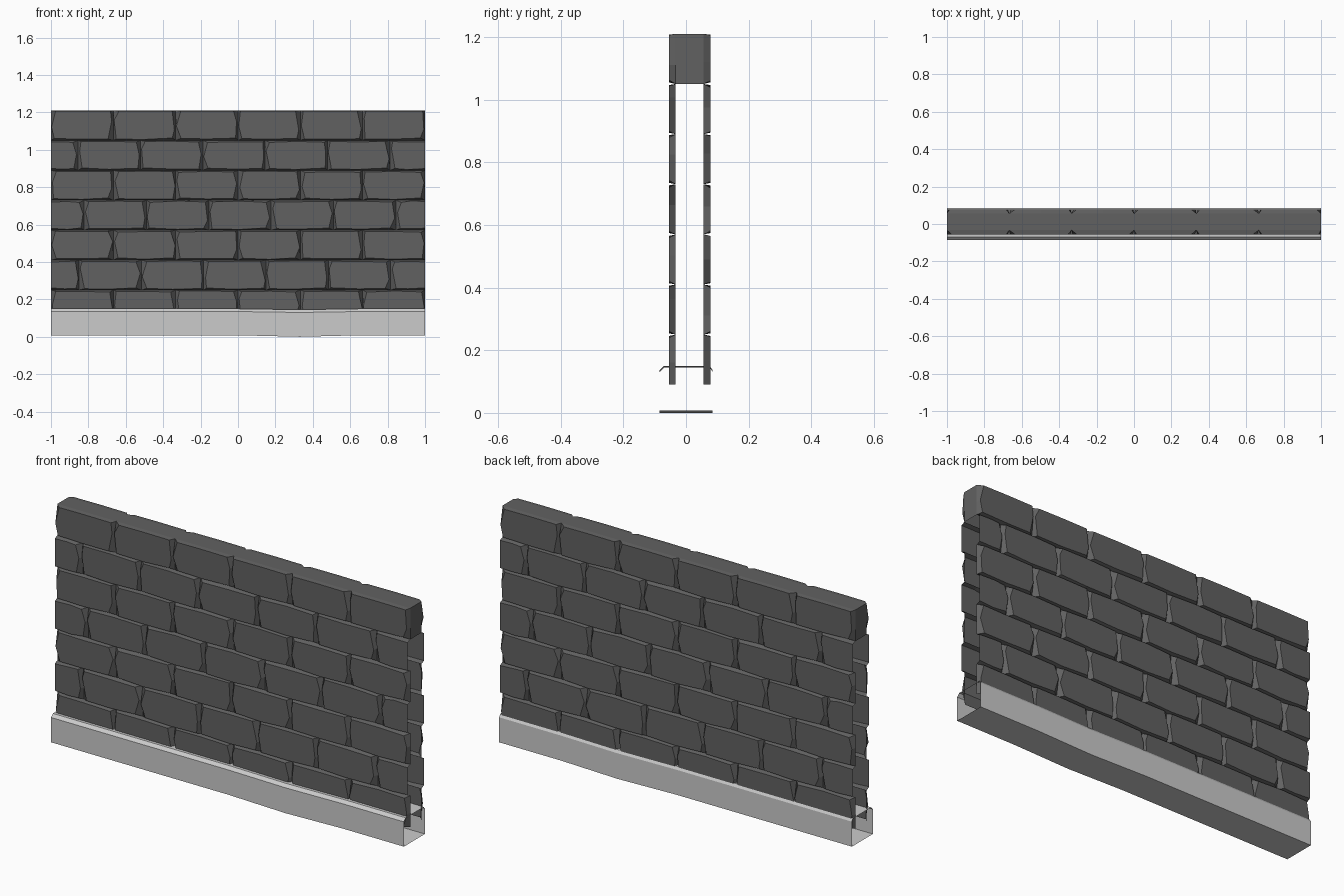
import bpy, bmesh, random
from math import pi

if "Cube" in bpy.data.objects:
    bpy.data.objects.remove(bpy.data.objects["Cube"])

random.seed(4)
FACE, MORTAR, MID = -0.055, -0.033, 0.0115   # brick face, joint depth, wall centre in y
ROW_H, Z0, TOP = 0.16, 0.09, 1.21


def material(name, v):
    m = bpy.data.materials.new(name)
    m.diffuse_color = (v, v, v, 1)
    m.use_nodes = True
    m.node_tree.nodes["Principled BSDF"].inputs["Base Color"].default_value = m.diffuse_color
    return m


STONE, TRIM = material("dark_stone", 0.12), material("light_trim", 0.65)


def make(name, bm, mat):
    me = bpy.data.meshes.new(name)
    bm.to_mesh(me)
    bm.free()
    me.materials.append(mat)
    ob = bpy.data.objects.new(name, me)
    bpy.context.collection.objects.link(ob)
    return ob


def brick(bm, x0, x1, z0, z1, left, right, bottom, top):
    """Chipped brick face with sloping sides; a False flag leaves that side flush."""
    r = random.uniform
    side = lambda on, a, b: r(a, b) if on else 0.0
    zl = z0 + (z1 - z0) * r(0.4, 0.75)
    zr = z0 + (z1 - z0) * r(0.3, 0.65)
    xm = (x0 + x1) / 2
    tz = lambda: r(0.005, 0.012) if top else 0.004
    ring = [  # base point, inset face point
        (x0, z0, side(left, .012, .03), side(bottom, .007, .013)),
        (xm, z0, 0, side(bottom, .004, .008)),
        (x1, z0, -side(right, .012, .03), side(bottom, .007, .013)),
        (x1, zr, -side(right, .003, .010), 0),
        (x1, z1, -side(right, .012, .03), -tz()),
        (xm, z1, 0, -tz() * 0.7),
        (x0, z1, side(left, .012, .03), -tz()),
        (x0, zl, side(left, .003, .010), 0)]
    base = [bm.verts.new((x, MORTAR, z)) for x, z, _, _ in ring]
    face = [bm.verts.new((x + dx, FACE, z + dz)) for x, z, dx, dz in ring]
    bm.faces.new(face)
    n = len(ring)
    flush = [not bottom, not bottom, not right, not right, False, False, not left, not left]
    for i in range(n):
        if not flush[i]:
            j = (i + 1) % n
            bm.faces.new((base[i], base[j], face[j], face[i]))


# Front brick skin: staggered courses
bm = bmesh.new()
offsets = [0, -0.85, 0, -0.823, 0, -0.855, 0]
for row, off in enumerate(offsets):
    z = Z0 + row * ROW_H
    if off:
        joints = [-1] + [off + i / 3 for i in range(6)] + [1]
    else:
        joints = [-1 + i / 3 for i in range(7)]
    for i, (a, b) in enumerate(zip(joints, joints[1:])):
        cut_l = off and i == 0
        cut_r = off and i == len(joints) - 2
        brick(bm, a, b, z, z + ROW_H, not cut_l, not cut_r, row > 0, row < 6)
front = make("front_bricks", bm, STONE)

# Back skin: the same courses turned half a circle
back = bpy.data.objects.new("back_bricks", front.data)
back.location.y = 2 * MID
back.rotation_euler.z = pi
bpy.context.collection.objects.link(back)

# Top closure and end caps of the top course
bm = bmesh.new()
y0, y1 = MORTAR, 2 * MID - MORTAR
quad = lambda pts: bm.faces.new([bm.verts.new(p) for p in pts])
quad([(-1, y0, TOP), (1, y0, TOP), (1, y1, TOP), (-1, y1, TOP)])
zc = TOP - ROW_H
quad([(1, y0, zc), (1, y1, zc), (1, y1, TOP), (1, y0, TOP)])
quad([(-1, y1, zc), (-1, y0, zc), (-1, y0, TOP), (-1, y1, TOP)])
make("wall_cap", bm, STONE)

# Open-ended base trim: bevelled profile swept along x, with a slight sag below
bm = bmesh.new()
loops = []
for x, zb, zt in [(-1, .008, .15), (0, .008, .15), (.33, 0, .145), (.65, .008, .15), (1, .008, .15)]:
    prof = [(-.085, zb), (.085, zb), (.085, zt - .014), (.076, zt), (-.07, zt), (-.085, zt - .015)]
    loops.append([bm.verts.new((x, y, z)) for y, z in prof])
for a, b in zip(loops, loops[1:]):
    for i in range(6):
        j = (i + 1) % 6
        bm.faces.new((a[i], a[j], b[j], b[i]))
bmesh.ops.recalc_face_normals(bm, faces=bm.faces)
make("base_trim", bm, TRIM)
